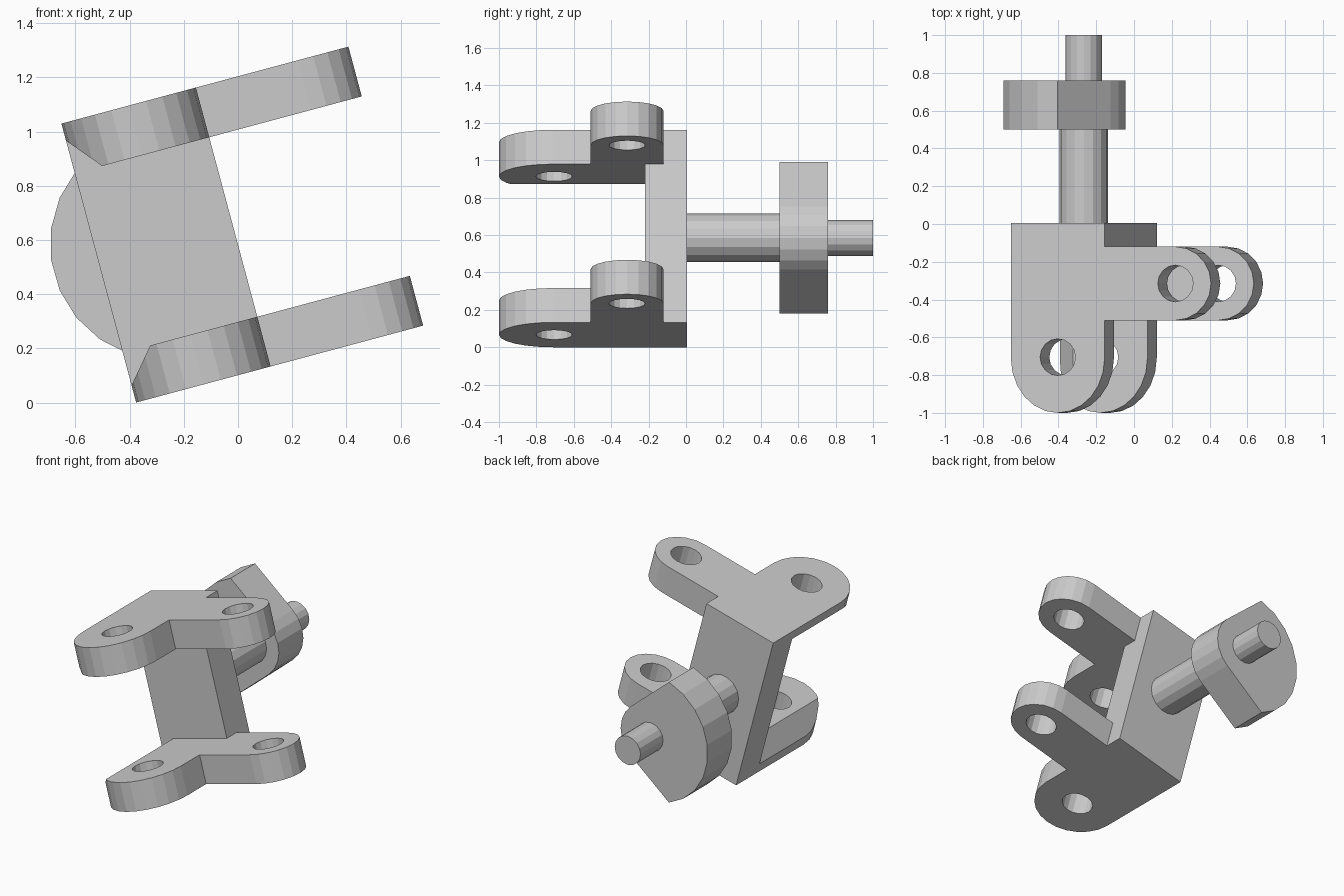
import bpy, bmesh
from math import sin, cos, radians

if "Cube" in bpy.data.objects:
    bpy.data.objects.remove(bpy.data.objects["Cube"])

TILT = radians(15)
W, H, T = 0.514, 1.066, 0.19        # body width, overall height, plate thickness
Y_BACK, Y_FACE = 0.005, -0.22


def tilted(u, y, w):
    """Bracket space (along arm, depth, up) to world, leaned 15 degrees."""
    return (-0.376 + u * cos(TILT) - w * sin(TILT), y, u * sin(TILT) + w * cos(TILT))


def prism(name, pts, lo, hi, place):
    """Extrude a 2D outline from lo to hi; place(a, b, depth) gives world coordinates."""
    bm = bmesh.new()
    bottom = [bm.verts.new(place(a, b, lo)) for a, b in pts]
    top = [bm.verts.new(place(a, b, hi)) for a, b in pts]
    bm.faces.new(bottom)
    bm.faces.new(top)
    n = len(pts)
    for i in range(n):
        j = (i + 1) % n
        bm.faces.new((bottom[i], bottom[j], top[j], top[i]))
    bmesh.ops.recalc_face_normals(bm, faces=bm.faces)
    me = bpy.data.meshes.new(name)
    bm.to_mesh(me)
    bm.free()
    ob = bpy.data.objects.new(name, me)
    bpy.context.collection.objects.link(ob)
    return ob


def arc(cx, cy, rx, ry, a0, a1, n):
    return [(cx + rx * cos(radians(a0 + (a1 - a0) * i / n)),
             cy + ry * sin(radians(a0 + (a1 - a0) * i / n))) for i in range(n + 1)]


def circle(cx, cy, r, n=16):
    return arc(cx, cy, r, r, 0, 360, n)[:-1]


def cut(ob, cutter):
    cutter.hide_render = True
    cutter.hide_set(True)
    m = ob.modifiers.new(cutter.name, 'BOOLEAN')
    m.operation = 'DIFFERENCE'
    m.solver = 'EXACT'
    m.object = cutter


def along_y(x, z, y):
    return (x, y, z)


# Upright body between the two plates
prism("upright_body", [(0, Y_BACK), (W, Y_BACK), (W, Y_FACE), (0, Y_FACE)],
      T, H - T, tilted)

# L-shaped plates with two rounded ears; the upper mirrors the lower
outline = ([(W, Y_BACK), (0, Y_BACK)]
           + arc(W / 2, -0.71, W / 2, 0.29, 180, 360, 12)
           + [(W, -0.51)]
           + arc(0.902, -0.315, 0.195, 0.195, -90, 90, 10)
           + [(W, -0.12)])
for label, flip in (("lower", False), ("upper", True)):
    def place(u, y, w, flip=flip):
        return tilted(u, y, H - w if flip else w)

    plate = prism(label + "_plate", outline, 0, T, place)
    for i, (u, y) in enumerate(((W / 2, -0.705), (0.902, -0.315))):
        cut(plate, prism(f"{label}_hole_cutter_{i}", circle(u, y, 0.097),
                         -0.1, T + 0.1, place))
    # bevel along the inner left edge of the front ear
    wedge = [(-0.055, 0), (0.155, 0.25), (-0.1, 0.25)]
    cut(plate, prism(label + "_bevel_cutter", wedge, -1.1, Y_FACE,
                     lambda u, w, y, place=place: place(u, y, w)))

# Stepped shaft and cam-shaped weight
CX, CZ = -0.266, 0.585
prism("thick_shaft", circle(CX, CZ, 0.129), Y_BACK - 0.05, 0.5, along_y)
prism("cam", arc(CX, CZ, 0.428, 0.428, 109, 251, 9)
      + arc(CX, CZ, 0.22, 0.22, -50, 50, 6), 0.5, 0.76, along_y)
prism("thin_shaft", circle(CX, CZ, 0.096), 0.74, 1.0, along_y)
